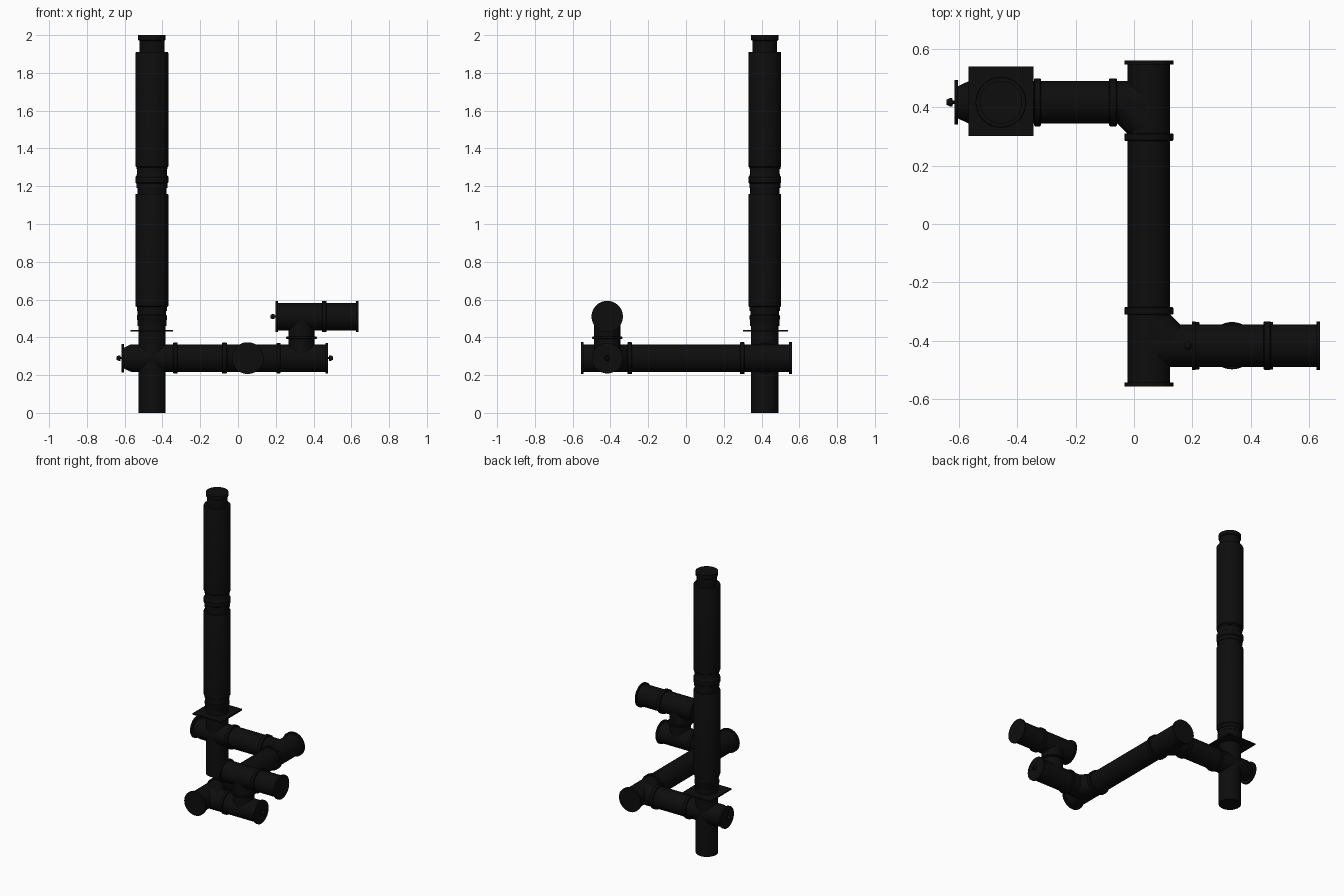
import bpy, math
from mathutils import Vector

if "Cube" in bpy.data.objects:
    bpy.data.objects.remove(bpy.data.objects["Cube"])

black = bpy.data.materials.new("black_steel")
black.diffuse_color = (0.004, 0.004, 0.004, 1)
black.use_nodes = True
black.node_tree.nodes["Principled BSDF"].inputs["Base Color"].default_value = black.diffuse_color
SEG = 48
R = 0.073


def finish(ob):
    ob.data.materials.append(black)
    bpy.ops.object.select_all(action='DESELECT')
    ob.select_set(True)
    bpy.context.view_layer.objects.active = ob
    bpy.ops.object.shade_smooth_by_angle(angle=math.radians(35))
    return ob


def revolve(name, profile, origin, axis):
    """Closed solid from (distance along axis, radius) points."""
    rot = Vector((0, 0, 1)).rotation_difference(Vector(axis))
    verts, faces, n = [], [], len(profile)
    for t, r in profile:
        for i in range(SEG):
            a = math.tau * i / SEG
            verts.append(rot @ Vector((r * math.cos(a), r * math.sin(a), t)) + Vector(origin))
    for k in range(n - 1):
        for i in range(SEG):
            j = (i + 1) % SEG
            faces.append((k * SEG + i, k * SEG + j, (k + 1) * SEG + j, (k + 1) * SEG + i))
    faces.append(tuple(reversed(range(SEG))))
    faces.append(tuple(range((n - 1) * SEG, n * SEG)))
    me = bpy.data.meshes.new(name)
    me.from_pydata(verts, [], faces)
    ob = bpy.data.objects.new(name, me)
    bpy.context.collection.objects.link(ob)
    return finish(ob)


def pipe(name, start, axis, length, rings=(), r=R):
    """Straight pipe with raised rings given as (from, to, radius)."""
    prof = [(0, r)]
    for a, b, rr in rings:
        c = 0.003
        if a <= 0:
            prof = [(0, rr), (b, rr), (b, r)]
        elif b >= length:
            prof += [(a, r), (a, rr)]
            r = rr
        else:
            prof += [(a, r), (a, rr - c), (a + c, rr), (b - c, rr), (b, rr - c), (b, r)]
    prof.append((length, r))
    return revolve(name, prof, start, axis)


def knob(name, origin, axis):
    return revolve(name, [(0, 0.006), (0.005, 0.006), (0.007, 0.014), (0.016, 0.014),
                          (0.026, 0.009)], origin, axis)


SX, SY, Z = -0.456, 0.417, 0.29
MX = 0.051

# Vertical flue: bare foot, two insulated sleeves with couplings, and spigot
revolve("flue_stack", [
    (0, .072), (.46, .072), (.46, .077), (.49, .077), (.495, .080), (.515, .080),
    (.52, .075), (.54, .075), (.54, .080), (.56, .080), (.565, .087), (1.155, .087),
    (1.16, .085), (1.16, .077), (1.19, .077), (1.19, .082), (1.215, .082), (1.22, .087),
    (1.25, .087), (1.255, .082), (1.265, .079), (1.29, .079), (1.29, .082), (1.30, .082),
    (1.305, .087), (1.905, .087), (1.91, .085), (1.91, .066), (1.97, .066), (1.975, .073),
    (2.0, .073)], (SX, SY, 0), (0, 0, 1))

# Square support plate
bpy.ops.mesh.primitive_cube_add(size=1, location=(SX, SY + 0.003, 0.435))
plate = bpy.context.object
plate.name = "support_plate"
plate.scale = (0.224, 0.238, 0.01)
finish(plate)

# Back run, with tapered inspection end
revolve("inspection_end", [(0, .076), (.012, .076), (.012, .055), (.05, .073), (.16, .073)],
        (-0.616, SY, Z), (1, 0, 0))
knob("inspection_knob", (-0.616, SY, Z), (-1, 0, 0))
pipe("back_pipe", (SX, SY, Z), (1, 0, 0), MX - SX,
     [(.113, .137, .082), (.371, .397, .082)])

# Main cross run
pipe("cross_pipe", (MX, -0.557, Z), (0, 1, 0), 1.117,
     [(0, .014, .084), (.246, .272, .084), (.842, .868, .084), (1.103, 1.117, .084)])

# 45 degree throats in the inner tee corners
d = math.sqrt(0.5)
for name, s in (("back_tee_throat", 1), ("front_tee_throat", -1)):
    revolve(name, [(0, 0.072), (0.099, 0.072)],
            (MX + s * (-0.071), s * 0.409, Z), (s * d, -s * d, 0))

# Front lower run, riser and upper run
FY, RX, UZ = -0.417, 0.336, 0.51
pipe("front_lower_pipe", (MX, FY, Z), (1, 0, 0), 0.425,
     [(.152, .174, .081), (.413, .425, .081)])
knob("lower_knob", (0.476, FY, Z), (1, 0, 0))
pipe("riser", (RX, FY, Z), (0, 0, 1), UZ - Z, [(.102, .114, .081)], r=0.069)
pipe("front_upper_pipe", (0.199, FY, UZ), (1, 0, 0), 0.438,
     [(0, .012, .083), (.245, .27, .083), (.427, .438, .083)])
knob("upper_knob", (0.199, FY, UZ), (-1, 0, 0))
